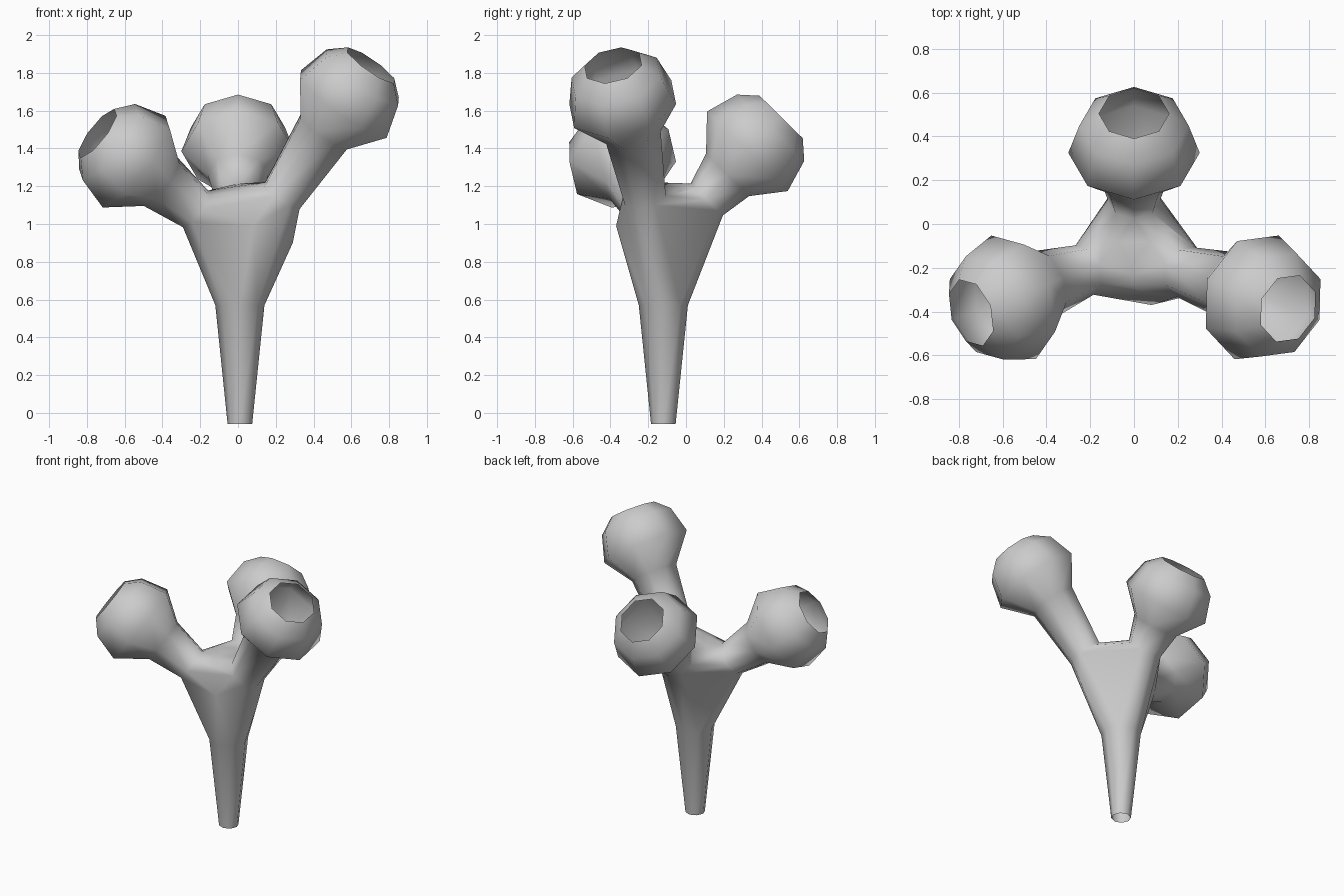
import bpy, bmesh, math
from mathutils import Vector

if "Cube" in bpy.data.objects:
    bpy.data.objects.remove(bpy.data.objects["Cube"])

SIDES = 8
bm = bmesh.new()


def ring(center, axis, ref, radius):
    """Octagonal loop of vertices around an axis."""
    c, d = Vector(center), Vector(axis).normalized()
    u = (Vector(ref) - d * d.dot(Vector(ref))).normalized()
    v = d.cross(u)
    return [bm.verts.new(c + radius * (math.cos(a) * u + math.sin(a) * v))
            for a in (2 * math.pi * i / SIDES for i in range(SIDES))]


def bridge(loops):
    for a, b in zip(loops, loops[1:]):
        for i in range(SIDES):
            j = (i + 1) % SIDES
            bm.faces.new((a[i], a[j], b[j], b[i]))


# tapered stem, open at the foot
stem = [ring((0.01, -0.12, 0), (0, 0, 1), (0, 1, 0), 0.065),
        ring((0.01, -0.12, 0.63), (0, 0, 1), (0, 1, 0), 0.13)]
bridge(stem)
joints = [stem[-1]]

# three branches: axis, neck start, neck end, bulb middle
branches = [
    ((-0.75, -0.27, 0.58), (-0.225, -0.21, 1.14), (-0.41, -0.275, 1.285), (-0.55, -0.335, 1.39)),
    ((0.56, -0.20, 0.80), (0.235, -0.22, 1.21), (0.455, -0.285, 1.55), (0.56, -0.335, 1.695)),
    ((0, 0.70, 0.71), (0, 0.11, 1.19), (0, 0.22, 1.32), (0, 0.325, 1.445)),
]
for axis, start, end, mid in branches:
    d, m = Vector(axis).normalized(), Vector(mid)
    loops = [ring(c, d, (0, 0, 1), r) for c, r in (
        (start, 0.12), (end, 0.16), (m, 0.30),
        (m + d * 0.175, 0.25), (m + d * 0.255, 0.16))]
    bridge(loops)
    joints.append(loops[0])

# junction skin stretched over the stem top and the three necks
extra = [bm.verts.new(p) for p in ((0.29, -0.2, 0.96), (0.08, -0.37, 1.05))]
owner = {v: k for k, loop in enumerate(joints) for v in loop}
bmesh.ops.convex_hull(bm, input=[v for loop in joints for v in loop] + extra)
caps = [f for f in bm.faces
        if all(v in owner for v in f.verts) and len({owner[v] for v in f.verts}) == 1]
bmesh.ops.delete(bm, geom=caps, context='FACES')

# sink the saddle between the branches
span = [e for e in bm.edges
        if all(v in owner and v.co.z > 1.2 for v in e.verts)
        and owner[e.verts[0]] != owner[e.verts[1]]]
if span:
    old = set(bm.verts)
    bmesh.ops.subdivide_edges(bm, edges=span, cuts=1)
    for v in bm.verts:
        if v not in old:
            v.co.z -= 0.06

bmesh.ops.recalc_face_normals(bm, faces=bm.faces)
for f in bm.faces:
    f.smooth = True
mesh = bpy.data.meshes.new("branching_stalk")
bm.to_mesh(mesh)
bm.free()
obj = bpy.data.objects.new("branching_stalk", mesh)
bpy.context.collection.objects.link(obj)
